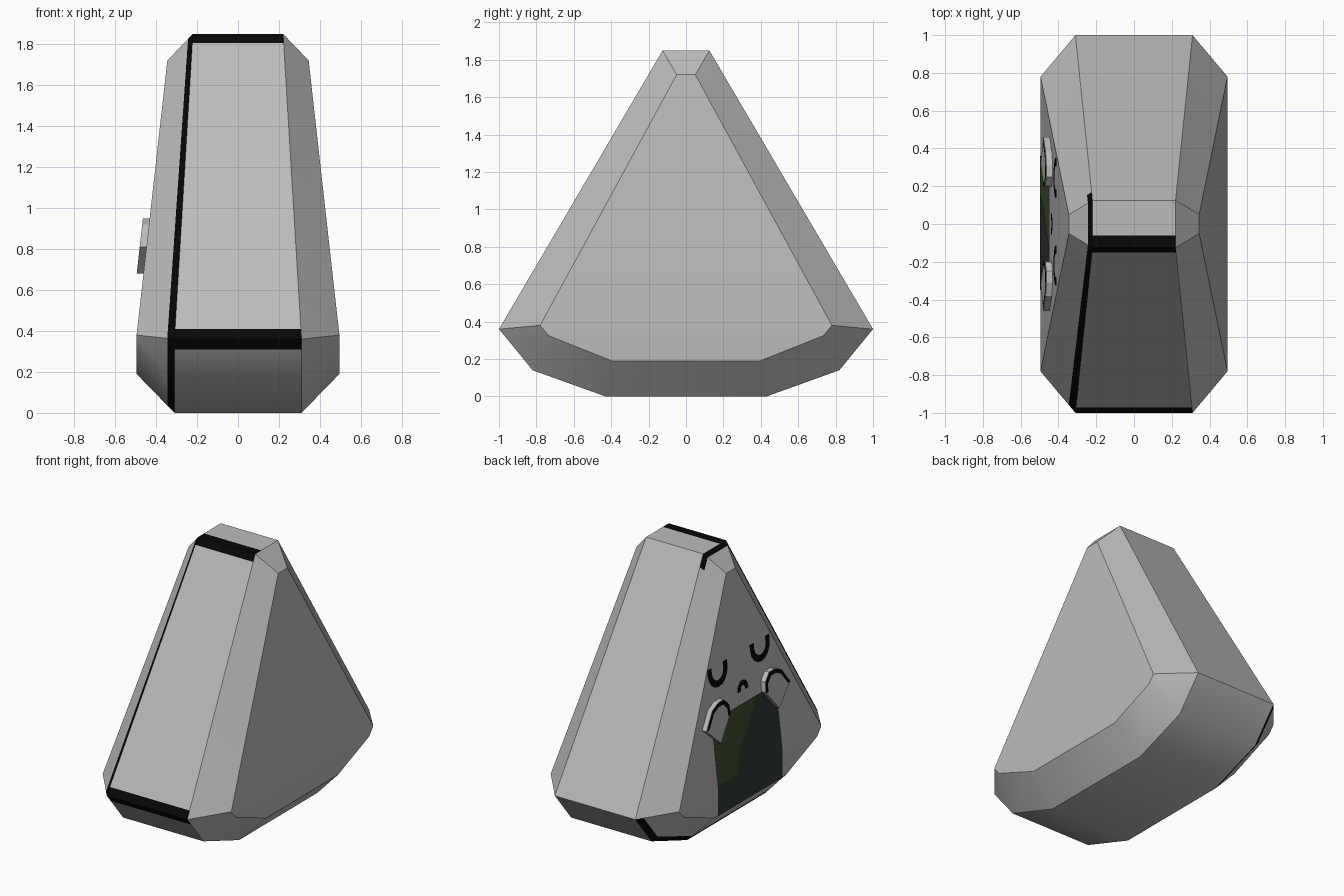
import bpy, bmesh, math
from mathutils import Vector

if "Cube" in bpy.data.objects:
    bpy.data.objects.remove(bpy.data.objects["Cube"])


def material(name, rgb):
    m = bpy.data.materials.new(name)
    m.diffuse_color = (*rgb, 1)
    m.use_nodes = True
    m.node_tree.nodes["Principled BSDF"].inputs["Base Color"].default_value = m.diffuse_color
    return m


RICE = material("rice grey white", (0.5, 0.5, 0.5))
BLACK = material("ink black", (0.002, 0.002, 0.002))
NORI = material("seaweed dark green", (0.026, 0.043, 0.029))
OLIVE = material("seaweed olive", (0.05, 0.082, 0.03))


def finish(bm, name, mats):
    me = bpy.data.meshes.new(name)
    bm.to_mesh(me)
    bm.free()
    for m in mats:
        me.materials.append(m)
    ob = bpy.data.objects.new(name, me)
    bpy.context.collection.objects.link(ob)
    return ob


# Body stations: (outer rim point, inner side-panel point), each as half-width x, y, z
def station(ox, oy, oz, ix, iy, iz, side):
    return Vector((ox, oy * side, oz)), Vector((ix, iy * side, iz))


def between(a, b, t):
    return a[0].lerp(b[0], t), a[1].lerp(b[1], t)


KEYS = [(0.31, 0.43, 0.0, 0.495, 0.395, 0.19),     # base
        (0.31, 0.82, 0.14, 0.495, 0.735, 0.325),   # low corner
        (0.31, 1.0, 0.36, 0.495, 0.78, 0.38),      # shoulder
        (0.22, 0.125, 1.85, 0.345, 0.05, 1.72)]    # top
b, l, s, t = [station(*k, 1) for k in KEYS]
b2, l2, s2, t2 = [station(*k, -1) for k in KEYS]
stations = [b, l, s, between(s, t, 0.95), t, between(t, t2, 0.74), t2,
            between(t2, s2, 0.03), between(t2, s2, 0.966), s2,
            between(s2, l2, 0.23), l2, b2]
BANDS = {5, 6, 8, 9}      # segments with a black band across the front
N = len(stations)

bm = bmesh.new()
flip = Vector((-1, 1, 1))
rings = []
for o, i in stations:
    rings.append([bm.verts.new(p) for p in
                  (i * flip, o.lerp(i, 0.19) * flip, o * flip, o, i)])
for k in range(N):
    a, c = rings[k], rings[(k + 1) % N]
    for j in range(4):
        f = bm.faces.new((a[j], a[j + 1], c[j + 1], c[j]))
        # black edge line on the face side, and the front bands
        f.material_index = int((j == 1 and k != 2) or (j == 2 and k in BANDS))
for j in (0, 4):          # side panels: sloped upper part and upright lower part
    bm.faces.new([rings[k][j] for k in range(2, 10)])
    bm.faces.new([rings[k][j] for k in (0, 1, 2, 9, 10, 11, 12)])
bmesh.ops.recalc_face_normals(bm, faces=bm.faces)
body = finish(bm, "rice_body", [RICE, BLACK])
bpy.context.view_layer.objects.active = body
body.select_set(True)
bpy.ops.object.shade_smooth_by_angle(angle=math.radians(32))


# Point on the face-side panel, lifted outwards
def on_face(y, z, lift):
    x = -0.495 + 0.15 * max(0, z - 0.38) / 1.34
    return Vector((x - lift, y, z))


def outward(bm):
    bm.normal_update()
    for f in bm.faces:
        if f.normal.x > 0:
            f.normal_flip()


def ribbon(name, side_a, side_b, mat, lift=0.004):
    bm = bmesh.new()
    a = [bm.verts.new(on_face(*p, lift)) for p in side_a]
    c = [bm.verts.new(on_face(*p, lift)) for p in side_b]
    for k in range(len(a) - 1):
        bm.faces.new((a[k], a[k + 1], c[k + 1], c[k]))
    outward(bm)
    return finish(bm, name, [mat])


# Painted arc: half circle with straight ends
def arc(name, y, z, radius, width, leg, up):
    def side(r):
        pts = [(y + r * math.cos(math.pi * k / 8), z + up * r * math.sin(math.pi * k / 8))
               for k in range(9)]
        return [(y + r, z - up * leg)] + pts + [(y - r, z - up * leg)]
    ribbon(name, side(radius + width / 2), side(radius - width / 2), BLACK)


for name, y in (("left", 0.245), ("right", -0.22)):
    arc(name + "_closed_eye", y, 1.135, 0.085, 0.046, 0.04, -1)
arc("mouth", 0, 0.925, 0.04, 0.036, 0.012, 1)

# Seaweed wrap with a lighter patch
rows = (0.83, 0.38, 0.19)
ribbon("seaweed", [(0.36, z) for z in rows], [(-0.35, z) for z in rows], NORI, 0.003)
bm = bmesh.new()
patch = [(0.355, 0.4), (0.15, 0.4), (0.1, 0.55), (0.02, 0.62), (-0.05, 0.72),
         (-0.13, 0.825), (0.2, 0.825), (0.355, 0.7)]
bm.faces.new([bm.verts.new(on_face(y, z, 0.006)) for y, z in patch])
outward(bm)
finish(bm, "seaweed_light_patch", [OLIVE])

# Stubby hands with a black line along the rounded edge
HAND = [(0.46, 0.81), (0.38, 0.92), (0.31, 0.95), (0.25, 0.95),
        (0.2, 0.9), (0.195, 0.83), (0.32, 0.68)]
for name, sgn in (("left", 1), ("right", -1)):
    pts = [(y * sgn, z) for y, z in HAND]
    bm = bmesh.new()
    back = [bm.verts.new(on_face(y, z, -0.005)) for y, z in pts]
    front = [bm.verts.new(on_face(y, z, 0.033)) for y, z in pts]
    bm.faces.new(front)
    bm.faces.new(back)
    for k in range(len(pts)):
        n = (k + 1) % len(pts)
        bm.faces.new((back[k], back[n], front[n], front[k]))
    bmesh.ops.recalc_face_normals(bm, faces=bm.faces)
    finish(bm, name + "_hand", [RICE])
    rim = pts[:6]
    inner = [(y + (0.32 * sgn - y) * 0.2, z + (0.81 - z) * 0.2) for y, z in rim]
    ribbon(name + "_hand_line", rim, inner, BLACK, 0.036)
